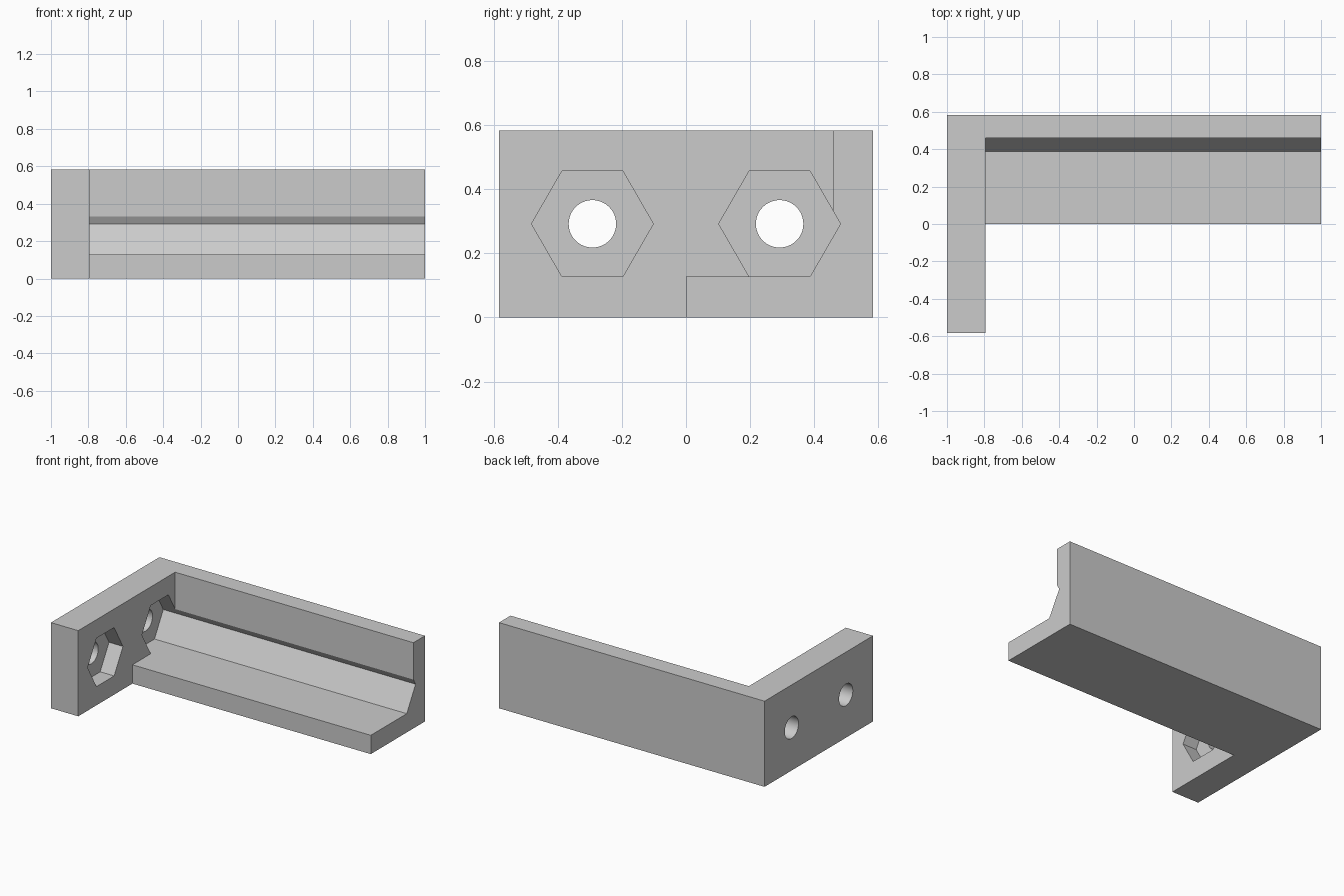
import bpy
import bmesh
import math
from mathutils import Vector

default = bpy.data.objects.get("Cube")
if default:
    bpy.data.objects.remove(default, do_unlink=True)

HALF, HEIGHT = 0.583, 0.583      # half depth and height of the bracket
PLATE_X = -0.795                 # inner face of the end plate
HOLE_Y, HOLE_Z = 0.292, 0.292    # bolt hole centres

grey = bpy.data.materials.new("light grey")
grey.use_nodes = True
grey.diffuse_color = (0.6, 0.6, 0.6, 1)
grey.node_tree.nodes["Principled BSDF"].inputs["Base Color"].default_value = (0.6, 0.6, 0.6, 1)


def prism(name, points, sweep):
    """Extrude a closed outline along a vector."""
    bm = bmesh.new()
    face = bm.faces.new([bm.verts.new(p) for p in points])
    result = bmesh.ops.extrude_face_region(bm, geom=[face])
    moved = [v for v in result["geom"] if isinstance(v, bmesh.types.BMVert)]
    bmesh.ops.translate(bm, verts=moved, vec=Vector(sweep))
    # the starting cap may remain or be consumed, so make sure it is there
    open_edges = [e for e in bm.edges if e.is_boundary]
    if open_edges:
        bmesh.ops.holes_fill(bm, edges=open_edges)
    bmesh.ops.recalc_face_normals(bm, faces=bm.faces)
    mesh = bpy.data.meshes.new(name)
    bm.to_mesh(mesh)
    bm.free()
    mesh.materials.append(grey)
    obj = bpy.data.objects.new(name, mesh)
    bpy.context.collection.objects.link(obj)
    return obj


def bore(name, y, radius, sides, x0, x1):
    """Regular prism along x, centred on a bolt hole."""
    ring = [(x0, y + radius * math.cos(a), HOLE_Z + radius * math.sin(a))
            for a in (math.tau * i / sides for i in range(sides))]
    return prism(name, ring, (x1 - x0, 0, 0))


def cut(target, cutter):
    """Subtract the cutter and discard it."""
    cutter.hide_render = True
    mod = target.modifiers.new("cut", 'BOOLEAN')
    mod.operation = 'DIFFERENCE'
    mod.solver = 'EXACT'
    mod.object = cutter
    bpy.context.view_layer.objects.active = target
    bpy.ops.object.modifier_apply(modifier=mod.name)
    bpy.data.objects.remove(cutter, do_unlink=True)


# L-shaped block: end plate plus long arm
footprint = [(-1, -HALF), (PLATE_X, -HALF), (PLATE_X, 0), (1, 0), (1, HALF), (-1, HALF)]
bracket = prism("angle_bracket", [(x, y, 0) for x, y in footprint], (0, 0, HEIGHT))

# Open channel above the arm's floor and in front of its back wall
channel = [(-0.1, 0.128), (0.29, 0.128), (0.29, 0.31), (0.459, 0.31), (0.459, 0.7), (-0.1, 0.7)]
cut(bracket, prism("channel_cutter", [(PLATE_X, y, z) for y, z in channel], (2, 0, 0)))

# Hexagonal nut pockets (the one over the arm runs its whole length) and bolt holes
for side, pocket_end in ((-1, -0.7), (1, 1.1)):
    cut(bracket, bore("pocket_cutter", side * HOLE_Y, 0.19, 6, -0.9, pocket_end))
    cut(bracket, bore("hole_cutter", side * HOLE_Y, 0.074, 64, -1.1, -0.85))

# Smooth the round holes, keep all other edges crisp
bpy.ops.object.select_all(action='DESELECT')
bracket.select_set(True)
bpy.context.view_layer.objects.active = bracket
bpy.ops.object.shade_smooth_by_angle(angle=math.radians(25))
